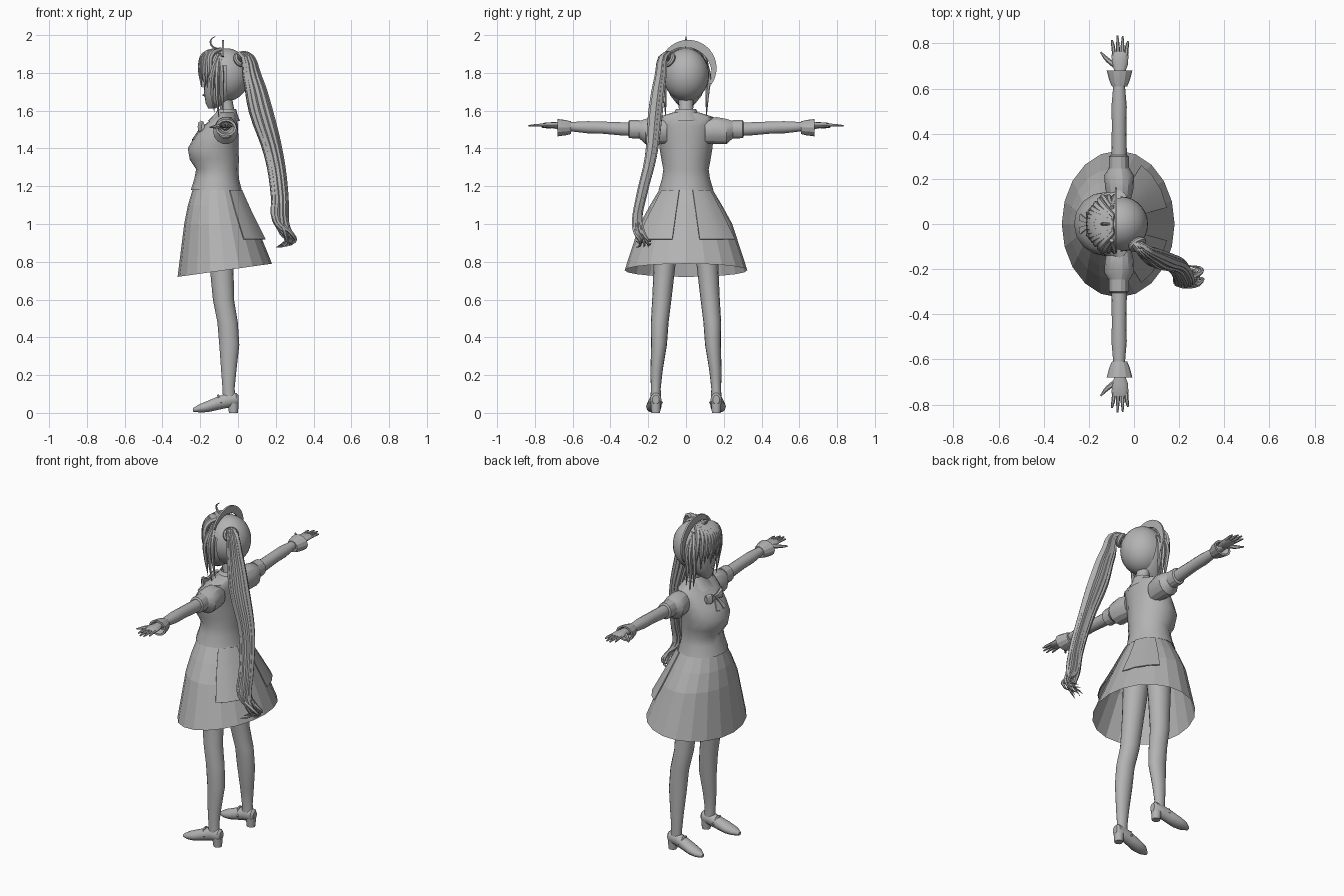
import bpy, bmesh
from math import sin, cos, pi, radians, sqrt
from mathutils import Vector

if "Cube" in bpy.data.objects:
    bpy.data.objects.remove(bpy.data.objects["Cube"], do_unlink=True)

GREY = bpy.data.materials.new("plain grey")
GREY.use_nodes = True
GREY.diffuse_color = (0.45, 0.45, 0.45, 1)
GREY.node_tree.nodes["Principled BSDF"].inputs["Base Color"].default_value = (0.45, 0.45, 0.45, 1)


def finish(ob, angle=40):
    """Give the material and shade smooth below the angle."""
    ob.data.materials.clear()
    ob.data.materials.append(GREY)
    bpy.ops.object.select_all(action='DESELECT')
    ob.select_set(True)
    bpy.context.view_layer.objects.active = ob
    if angle:
        bpy.ops.object.shade_smooth_by_angle(angle=radians(angle))
    return ob


def from_bmesh(name, bm, angle=40):
    bmesh.ops.recalc_face_normals(bm, faces=bm.faces)
    me = bpy.data.meshes.new(name)
    bm.to_mesh(me)
    bm.free()
    ob = bpy.data.objects.new(name, me)
    bpy.context.collection.objects.link(ob)
    return finish(ob, angle)


def loft(name, rings, axis='z', sides=16, caps=True, angle=40, slope=0):
    """Skin ellipses: (position on axis, centre a, centre b, radius a, radius b)."""
    bm = bmesh.new()
    loops = []
    for t, a, b, ra, rb in rings:
        loop = []
        for i in range(sides):
            w = 2 * pi * i / sides
            p, q = a + ra * cos(w), b + rb * sin(w)
            co = {'z': (p, q, t), 'y': (p, t, q), 'x': (t, p, q)}[axis]
            loop.append(bm.verts.new(co))
        loops.append(loop)
    for low, high in zip(loops, loops[1:]):
        for i in range(sides):
            j = (i + 1) % sides
            bm.faces.new((low[i], low[j], high[j], high[i]))
    if caps:
        bm.faces.new(loops[0])
        bm.faces.new(loops[-1])
    for v in loops[-1]:
        v.co.z += slope * (v.co.x - rings[-1][1])
    return from_bmesh(name, bm, angle)


def grid(name, rows, thickness=0.006, angle=30):
    """Thin plate from rows of points."""
    bm = bmesh.new()
    vs = [[bm.verts.new(p) for p in row] for row in rows]
    for r, s in zip(vs, vs[1:]):
        for i in range(len(r) - 1):
            bm.faces.new((r[i], r[i + 1], s[i + 1], s[i]))
    bmesh.ops.recalc_face_normals(bm, faces=bm.faces)
    bmesh.ops.solidify(bm, geom=bm.faces[:], thickness=thickness)
    return from_bmesh(name, bm, angle)


def lock(name, points, radii, smooth=True):
    """Tapered strand along a smooth path."""
    cu = bpy.data.curves.new(name, 'CURVE')
    cu.dimensions = '3D'
    cu.bevel_depth = 1
    cu.bevel_resolution = 1
    cu.resolution_u = 4
    cu.use_fill_caps = True
    sp = cu.splines.new('BEZIER')
    sp.bezier_points.add(len(points) - 1)
    for bp, p, r in zip(sp.bezier_points, points, radii):
        bp.co, bp.radius = p, r
        bp.handle_left_type = bp.handle_right_type = 'AUTO'
    ob = bpy.data.objects.new(name, cu)
    bpy.context.collection.objects.link(ob)
    bpy.ops.object.select_all(action='DESELECT')
    ob.select_set(True)
    bpy.context.view_layer.objects.active = ob
    bpy.ops.object.convert(target='MESH')
    return finish(bpy.context.object, 50)


# Torso, collar and neck
loft("vest", [(1.18, -.115, 0, .135, .145), (1.24, -.113, 0, .118, .127), (1.29, -.11, 0, .112, .12),
              (1.34, -.125, 0, .13, .13), (1.40, -.132, 0, .134, .14), (1.46, -.115, 0, .117, .145),
              (1.52, -.092, 0, .092, .148), (1.565, -.065, 0, .06, .15), (1.59, -.06, 0, .048, .07)])
loft("neck", [(1.54, -.05, 0, .045, .05), (1.6, -.055, 0, .036, .038), (1.67, -.07, 0, .038, .04)])
loft("collar", [(1.545, -.075, 0, .085, .1), (1.585, -.062, 0, .058, .065), (1.61, -.058, 0, .048, .052)], caps=False)

# Chest bow
loft("bow_knot", [(-.015, -.2, 1.51, .012, .016), (.015, -.2, 1.51, .012, .016)], 'y', 8)
for s, side in ((-1, "left"), (1, "right")):
    loft(side + "_bow_wing", [(s * .01, -.2, 1.51, .01, .012), (s * .05, -.198, 1.515, .016, .032),
                              (s * .075, -.185, 1.515, .008, .028)], 'y', 8, angle=25)
    grid(side + "_bow_tail", [[(-.205, s * .003, 1.505), (-.205, s * .016, 1.505)],
                              [(-.245, s * .015, 1.445), (-.24, s * .045, 1.45)]])

# Skirt with a sloping open hem
SKIRT = [(1.2, -.113, 0, .122, .13), (1.1, -.105, 0, .16, .19), (1.0, -.095, 0, .19, .245), (.755, -.07, 0, .25, .325)]
loft("skirt", SKIRT, sides=20, caps=False, angle=0, slope=.14)


def on_skirt(z, degrees, lift):
    for hi, lo in zip(SKIRT, SKIRT[1:]):
        if lo[0] <= z <= hi[0]:
            f = (hi[0] - z) / (hi[0] - lo[0])
            c, rx, ry = (hi[k] + f * (lo[k] - hi[k]) for k in (1, 3, 4))
            w = radians(degrees)
            return (c + (rx + lift) * cos(w), (ry + lift) * sin(w), z)


# Back panels hanging over the skirt
for s, side in ((-1, "left"), (1, "right")):
    grid(side + "_back_panel", [[on_skirt(z, s * d, lift) for d in (14, 30, 46, 60)]
                                for z, lift in ((1.18, .008), (1.06, .01), (.92, .03))])

# Head, nose and hair cap
loft("face", [(1.612, -.14, 0, .018, .018), (1.635, -.122, 0, .048, .047), (1.68, -.095, 0, .083, .083),
              (1.73, -.09, 0, .092, .1), (1.80, -.085, 0, .1, .105), (1.88, -.08, 0, .08, .085)], sides=20)
loft("nose", [(-.165, 0, 1.685, .012, .016), (-.19, 0, 1.682, .002, .002)], 'x', 6)
bm = bmesh.new()
bmesh.ops.create_uvsphere(bm, u_segments=28, v_segments=18, radius=1)
for v in bm.verts:
    v.co = Vector((-.06 + .122 * v.co.x, .122 * v.co.y, 1.79 + .14 * v.co.z))
bmesh.ops.delete(bm, geom=[v for v in bm.verts if v.co.x < -.075 and v.co.z < 1.83], context='VERTS')
from_bmesh("hair_cap", bm)

# Fringe and side locks
for i in range(13):
    y = -.108 + .018 * i
    x = -.06 - .14 * sqrt(1 - (y / .14) ** 2)
    tip = 1.765 - .02 * (i % 3) - 3 * y * y
    lock("fringe_lock", [(-.09, y * .3, 1.925), (x * .75 - .03, y * .8, 1.895), (x, y, 1.82), (x + .005, y, tip)],
         [.012, .016, .014, .001])
for s, side in ((-1, "left"), (1, "right")):
    for k in range(3):
        x = -.135 + .024 * k
        lock(side + "_side_lock", [(-.1, s * .07, 1.9), (x, s * .118, 1.8), (x, s * .112, 1.68),
                                   (x + .01, s * .108, 1.56 + .03 * abs(k - 1))], [.012, .013, .01, .001])

# Hair band: a crescent standing across the head
rows = []
for i in range(21):
    w = radians(-35 + 190 * i / 20)
    wide = .012 + .032 * sin(pi * i / 20)
    rows.append([(-.085, .012 + r * cos(w), 1.825 + r * sin(w)) for r in (.15 - wide, .15)])
grid("hair_band", rows, .01)
lock("stray_curl", [(-.1, 0, 1.925), (-.135, 0, 1.94), (-.145, 0, 1.97), (-.12, 0, 1.995)], [.006, .006, .005, .001])

# Ponytail on the left with curled ends
bpy.ops.mesh.primitive_torus_add(location=(.015, -.09, 1.87), rotation=(radians(60), 0, radians(35)),
                                 major_radius=.03, minor_radius=.014, major_segments=16, minor_segments=8)
bpy.context.object.name = "hair_tie"
finish(bpy.context.object)
PATH = [(0, -.075, 1.865), (.03, -.105, 1.9), (.075, -.135, 1.78), (.12, -.16, 1.6), (.19, -.185, 1.36),
        (.22, -.235, 1.15), (.225, -.258, 1.02)]
SPREAD = [.2, .4, .75, 1, .75, .7, .7]
for k in range(10):
    w = 2 * pi * k / 10
    dx, dy = .045 * cos(w), .022 * sin(w)
    pts = [(x + dx * f, y + dy * f, z + .01 * sin(w) * f) for (x, y, z), f in zip(PATH, SPREAD)]
    out = .015 * (k % 4)
    pts += [(.245 + out + dx * .4, -.245 + dy, .95), (.255 + out, -.22 + dy, .915 - .01 * (k % 3)),
            (.2 + out, -.225 + dy * 2, .875 + .012 * (k % 4))]
    lock("ponytail_lock", pts, [.01, .014, .018, .02, .018, .016, .014, .011, .007, .001])

for s, side in ((-1, "left"), (1, "right")):
    # Arm, puffed sleeve and cuffs
    loft(side + "_sleeve", [(s * y, x, z, rx, rz) for y, x, z, rx, rz in (
        (.1, -.065, 1.49, .05, .065), (.16, -.065, 1.495, .063, .073), (.215, -.066, 1.49, .066, .068),
        (.25, -.066, 1.5, .044, .046))], 'y', 14, angle=25)
    loft(side + "_sleeve_band", [(s * y, -.067, 1.502, r, r + .005) for y, r in ((.245, .045), (.3, .044), (.305, .036))],
         'y', 14, angle=25)
    loft(side + "_arm", [(s * y, -.066, z, rx, rz) for y, z, rx, rz in (
        (.2, 1.5, .035, .037), (.33, 1.503, .034, .036), (.44, 1.51, .032, .033), (.52, 1.512, .034, .033),
        (.6, 1.515, .027, .026), (.69, 1.52, .023, .018))], 'y', 14)
    loft(side + "_wrist_cuff", [(s * y, -.064, 1.51, rx, rz) for y, rx, rz in (
        (.61, .034, .034), (.635, .045, .04), (.68, .057, .046), (.68, .045, .035), (.64, .028, .025))],
        'y', 12, angle=20)
    # Hand
    loft(side + "_palm", [(s * y, -.062, 1.523, rx, rz) for y, rx, rz in (
        (.67, .022, .017), (.71, .036, .016), (.75, .037, .013), (.765, .032, .008))], 'y', 12)
    for x, tip_x, tip_y in ((-.088, -.098, .815), (-.07, -.073, .835), (-.052, -.05, .832), (-.035, -.026, .81)):
        lock(side + "_finger", [(x, s * .745, 1.523), ((x + tip_x) / 2, s * .79, 1.523), (tip_x, s * tip_y, 1.52)],
             [.009, .008, .004])
    lock(side + "_thumb", [(-.08, s * .7, 1.52), (-.12, s * .73, 1.515), (-.148, s * .762, 1.512)], [.014, .01, .004])
    # Leg
    loft(side + "_leg", [(z, x, s * y, rx, ry) for z, x, y, rx, ry in (
        (1.12, -.1, .085, .08, .08), (.8, -.088, .112, .064, .058), (.6, -.077, .128, .056, .051),
        (.48, -.055, .139, .054, .047), (.36, -.046, .143, .053, .042), (.22, -.049, .156, .04, .032),
        (.13, -.05, .16, .032, .026), (.06, -.045, .16, .034, .028))])
    # Shoe and heel
    loft(side + "_shoe", [(x, s * y, z, ry, rz) for x, y, z, ry, rz in (
        (-.237, .177, .016, .012, .01), (-.205, .174, .024, .034, .022), (-.16, .17, .034, .041, .031),
        (-.11, .165, .05, .037, .036), (-.06, .161, .065, .032, .04), (-.01, .16, .07, .03, .036),
        (.002, .16, .07, .018, .024))], 'x', 14)
    loft(side + "_heel", [(0, -.024, s * .16, .024, .024), (.06, -.026, s * .16, .03, .029)], sides=10)
    lock(side + "_shoe_strap", [(-.09, s * .195, .05), (-.105, s * .164, .092), (-.09, s * .128, .05)], [.007] * 3)
